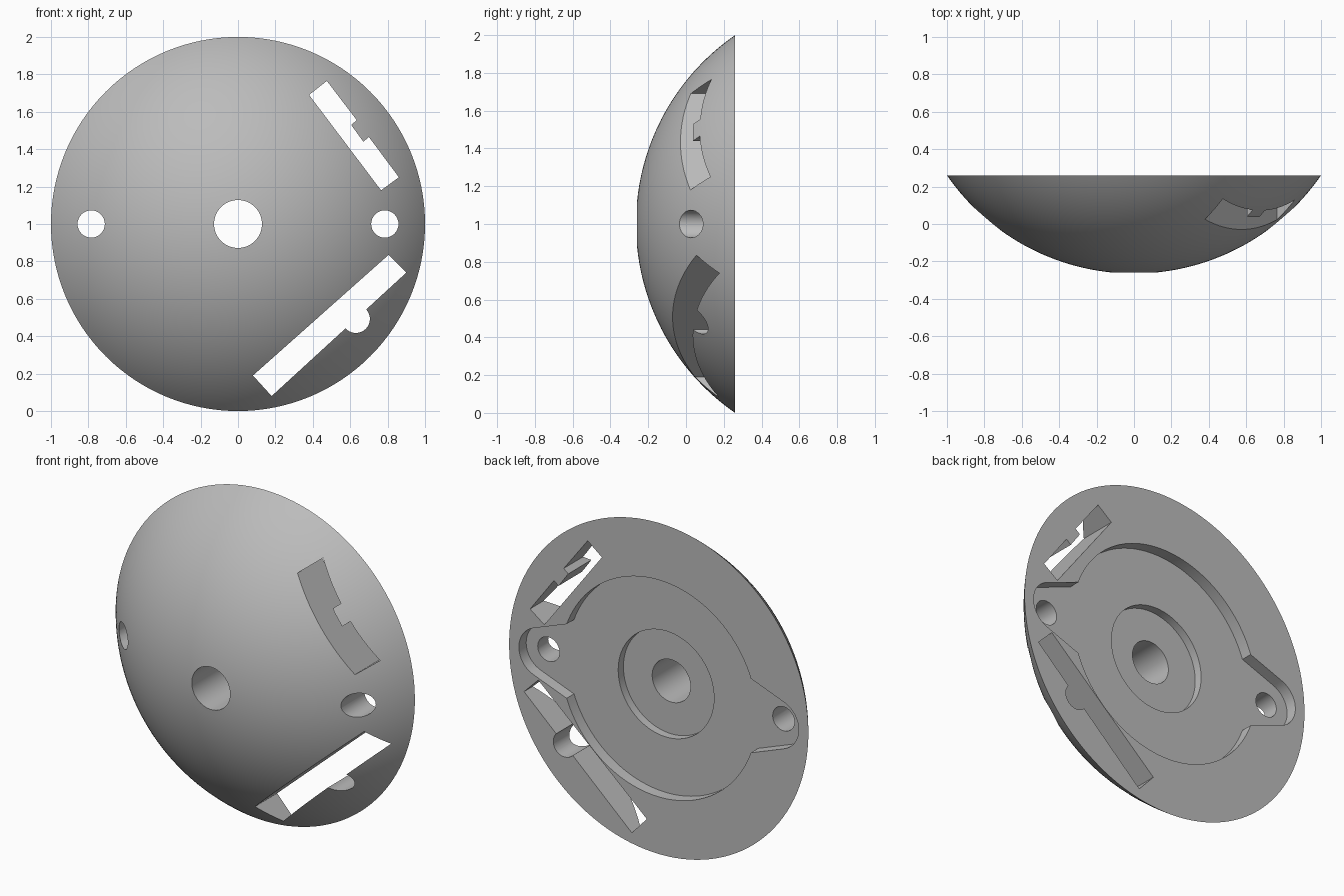
import bpy, bmesh, math
from math import sin, cos, pi, radians

if "Cube" in bpy.data.objects:
    bpy.data.objects.remove(bpy.data.objects["Cube"])

BACK = 0.26          # flat back plane
H = 0.525            # full height of the spherical cap
R = (1 + H * H) / (2 * H)
BORE, STEP = 0.128, 0.32
grey = bpy.data.materials.new("plain grey")
grey.diffuse_color = (0.5, 0.5, 0.5, 1)
grey.use_nodes = True
grey.node_tree.nodes["Principled BSDF"].inputs["Base Color"].default_value = grey.diffuse_color


def make_object(name, bm):
    bmesh.ops.recalc_face_normals(bm, faces=bm.faces)
    me = bpy.data.meshes.new(name)
    bm.to_mesh(me)
    bm.free()
    me.materials.append(grey)
    ob = bpy.data.objects.new(name, me)
    bpy.context.collection.objects.link(ob)
    return ob


def lathe(name, profile, n):
    """Closed (radius, y) profile turned about the y axis through z = 1."""
    bm = bmesh.new()
    rings = [[bm.verts.new((r * cos(2 * pi * i / n), y, 1 + r * sin(2 * pi * i / n)))
              for i in range(n)] for r, y in profile]
    for a, b in zip(rings, rings[1:] + rings[:1]):
        for i in range(n):
            j = (i + 1) % n
            bm.faces.new((a[i], a[j], b[j], b[i]))
    return make_object(name, bm)


def prism(name, outline, y0=-1.0, y1=1.0):
    """(x, z) outline extruded along y."""
    bm = bmesh.new()
    face = bm.faces.new([bm.verts.new((x, y0, z)) for x, z in outline])
    ext = bmesh.ops.extrude_face_region(bm, geom=[face])["geom"]
    bmesh.ops.translate(bm, vec=(0, y1 - y0, 0),
                        verts=[v for v in ext if isinstance(v, bmesh.types.BMVert)])
    return make_object(name, bm)


def arc(cx, cz, r, a0, a1, n):
    return [(cx + r * cos(radians(a0 + (a1 - a0) * i / n)),
             cz + r * sin(radians(a0 + (a1 - a0) * i / n))) for i in range(n + 1)]


# Domed body with central bore and stepped recess
a0, a1 = math.asin(BORE / R), math.asin(1 / R)
dome = [(R * sin(a0 + (a1 - a0) * i / 28),
         BACK - H + R - R * cos(a0 + (a1 - a0) * i / 28)) for i in range(29)]
body = lathe("domed_cover", dome + [(STEP, BACK), (STEP, BACK - 0.12), (BORE, BACK - 0.12)], 128)

# Round back pocket with two tapered ears
half = (arc(0.785, 1, 0.15, -70, 70, 20)
        + arc(0, 1, 0.655, 20, 160, 48))
pocket = half + [(-x, 2 - z) for x, z in half]
cutters = [prism("pocket_cutter", pocket, BACK - 0.07, 1)]

# Screw holes through both ears
for side in (-1, 1):
    cutters.append(prism("screw_hole_cutter", arc(side * 0.785, 1, 0.073, 0, 348.75, 31)))

# Upper slot with a square tooth
cutters.append(prism("upper_slot_cutter", [
    (0.38, 1.69), (0.475, 1.765), (0.635, 1.555), (0.605, 1.53),
    (0.67, 1.44), (0.70, 1.465), (0.86, 1.25), (0.765, 1.18)]))

# Lower slot with a half-round notch
cutters.append(prism("lower_slot_cutter",
                     [(0.08, 0.19), (0.18, 0.08)]
                     + arc(0.63, 0.4925, 0.075, 222.5, 402.5, 20)
                     + [(0.90, 0.74), (0.805, 0.835)]))

for c in cutters:
    c.hide_render = True
    mod = body.modifiers.new(c.name, 'BOOLEAN')
    mod.operation, mod.solver, mod.object = 'DIFFERENCE', 'EXACT', c

# Apply the cuts and clear the helpers
bpy.context.view_layer.update()
cut = bpy.data.meshes.new_from_object(body.evaluated_get(bpy.context.evaluated_depsgraph_get()))
body.modifiers.clear()
body.data = cut
for c in cutters:
    bpy.data.objects.remove(c)

bpy.context.view_layer.objects.active = body
body.select_set(True)
bpy.ops.object.shade_smooth_by_angle(angle=radians(30))
